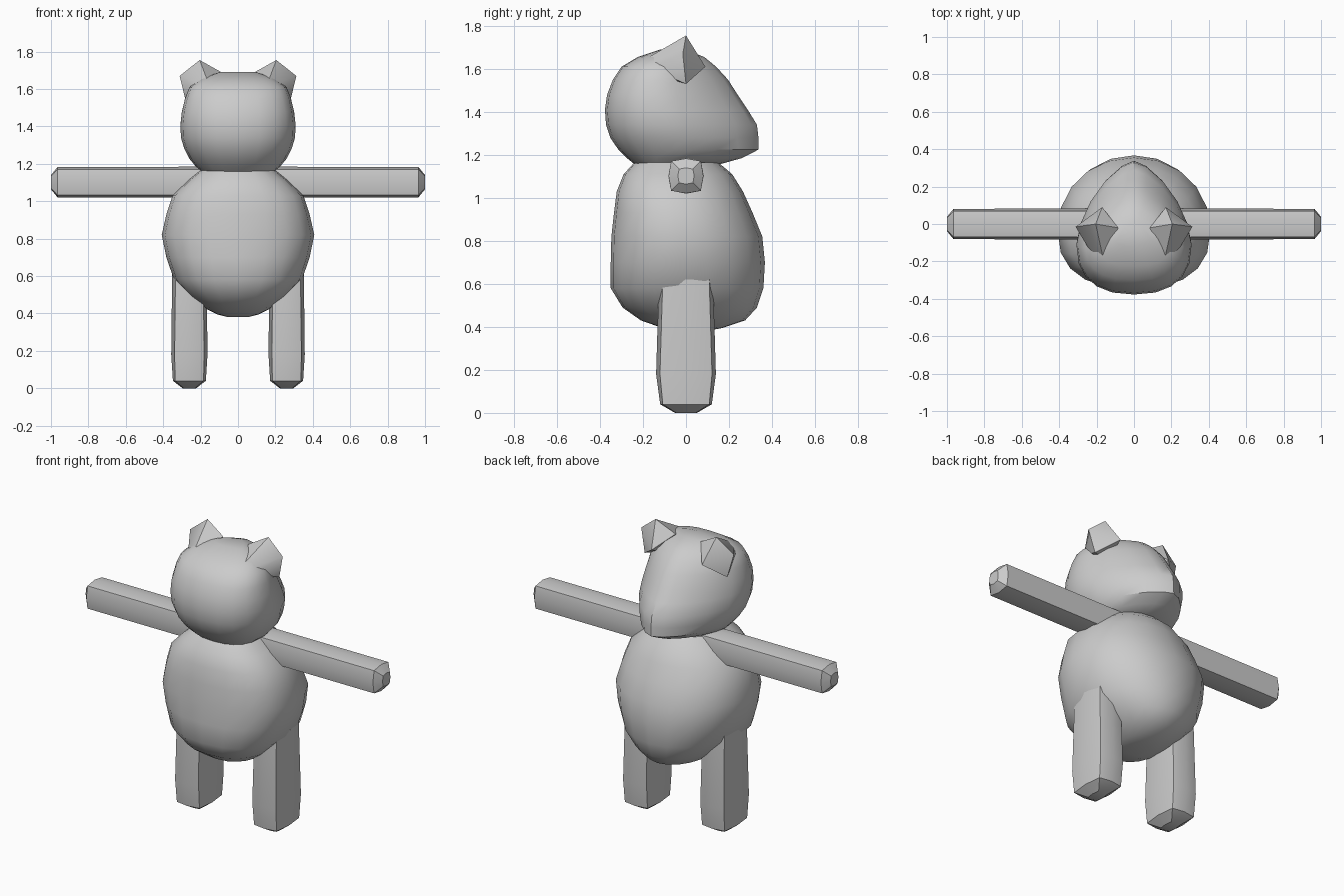
import bpy, bmesh
from math import cos, sin, pi, radians

if "Cube" in bpy.data.objects:
    bpy.data.objects.remove(bpy.data.objects["Cube"])


def finish(name, bm, angle=35):
    bmesh.ops.recalc_face_normals(bm, faces=bm.faces)
    me = bpy.data.meshes.new(name)
    bm.to_mesh(me)
    bm.free()
    ob = bpy.data.objects.new(name, me)
    bpy.context.collection.objects.link(ob)
    bpy.ops.object.select_all(action='DESELECT')
    ob.select_set(True)
    bpy.context.view_layer.objects.active = ob
    bpy.ops.object.shade_smooth_by_angle(angle=radians(angle))
    return ob


def loft(name, rings, angle=35):
    bm = bmesh.new()
    loops = [[bm.verts.new(p) for p in r] for r in rings]
    for a, b in zip(loops, loops[1:]):
        n = len(a)
        for i in range(n):
            bm.faces.new((a[i], a[(i + 1) % n], b[(i + 1) % n], b[i]))
    bm.faces.new(loops[0])
    bm.faces.new(loops[-1])
    return finish(name, bm, angle)


def oval(z, rx, y0, y1, split, n_front, n_back, seg=20):
    """Ring whose -y and +y halves have different depth and squareness."""
    yc = y0 + (y1 - y0) * split
    pts = []
    for i in range(seg):
        c, s = cos(2 * pi * i / seg), sin(2 * pi * i / seg)
        n = n_back if s > 0 else n_front
        x = rx * abs(c) ** (2 / n) * (1 if c > 0 else -1)
        y = abs(s) ** (2 / n)
        pts.append((x, yc + y * (y1 - yc) if s > 0 else yc - y * (yc - y0), z))
    return pts


def bulged_box(a, b, bulge):
    """Square section with slightly bowed sides."""
    return [(a, b), (0, b + bulge), (-a, b), (-a - bulge, 0),
            (-a, -b), (0, -b - bulge), (a, -b), (a + bulge, 0)]


# Body: z, half width, front y, back y
body = [(.382, .06, -.05, .10), (.395, .11, -.11, .17), (.43, .18, -.21, .275),
        (.49, .255, -.295, .33), (.58, .342, -.35, .36), (.70, .383, -.35, .367),
        (.82, .408, -.347, .355), (.93, .383, -.335, .31), (1.03, .35, -.322, .265),
        (1.11, .27, -.29, .215), (1.165, .20, -.24, .15)]
loft("body", [oval(*r, .44, 2.4, 2.1) for r in body])

# Head with a tapering snout towards +y
head = [(1.157, .19, -.24, .16), (1.185, .225, -.275, .26), (1.225, .258, -.315, .338),
        (1.28, .287, -.352, .337), (1.34, .305, -.372, .33), (1.41, .308, -.377, .287),
        (1.48, .30, -.367, .24), (1.55, .283, -.34, .195), (1.61, .26, -.30, .14),
        (1.655, .20, -.225, .085), (1.69, .10, -.12, .0)]
loft("head", [oval(*r, .4, 2.4, 1.55) for r in head])

for side, s in (("left", -1), ("right", 1)):
    # Ear: faceted wedge blending back into the skull
    bm = bmesh.new()
    for x, y, z in [(.205, 0, 1.755), (.312, -.015, 1.67), (.085, -.02, 1.688),
                    (.278, .0, 1.53), (.15, -.25, 1.61), (.225, -.16, 1.60),
                    (.17, .09, 1.61), (.15, -.05, 1.55)]:
        bm.verts.new((s * x, y, z))
    hull = bmesh.ops.convex_hull(bm, input=bm.verts)
    bmesh.ops.delete(bm, geom=list({v for v in hull["geom_interior"]
                                    if isinstance(v, bmesh.types.BMVert)}), context='VERTS')
    finish(side + "_ear", bm)

    # Arm: straight out sideways, domed end
    arm = [(.15, .069, .014), (.965, .069, .012), (1.0, .032, .006)]
    loft(side + "_arm", [[(s * x, u, 1.102 + v) for u, v in bulged_box(a, a, b)]
                         for x, a, b in arm])

    # Leg: deep in y, domed foot
    leg = [(0, .03, .045, .006), (.04, .076, .108, .012), (.18, .079, .121, .018),
           (.62, .074, .108, .018)]
    loft(side + "_leg", [[(s * .26 + u, v, z) for u, v in bulged_box(a, b, c)]
                         for z, a, b, c in leg])
